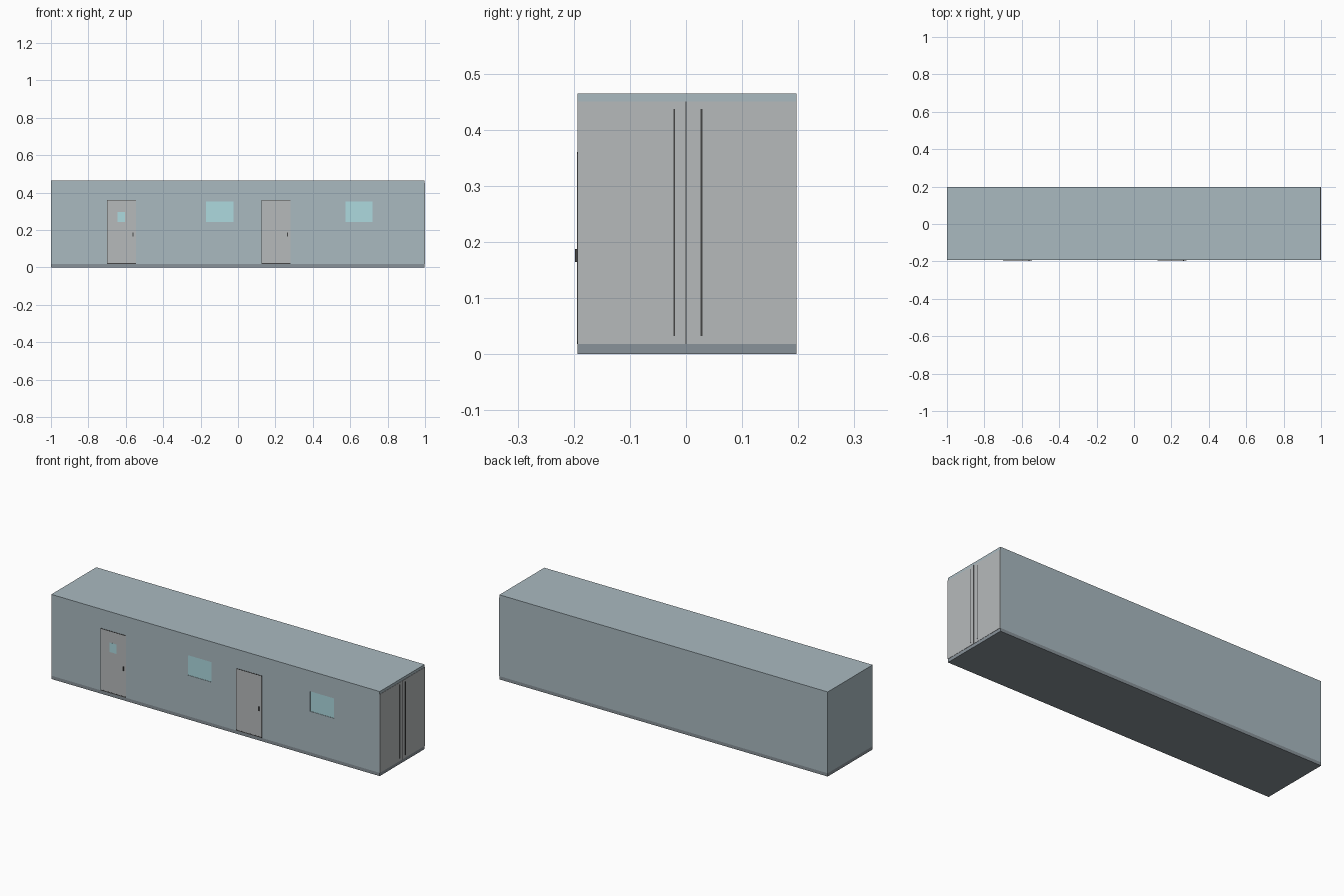
import bpy

if "Cube" in bpy.data.objects:
    bpy.data.objects.remove(bpy.data.objects["Cube"])


def material(name, rgb):
    m = bpy.data.materials.new(name)
    m.diffuse_color = (*rgb, 1)
    m.use_nodes = True
    m.node_tree.nodes["Principled BSDF"].inputs["Base Color"].default_value = m.diffuse_color
    return m


WALL = material("wall_paint", (0.40, 0.49, 0.53))
PANEL = material("door_paint", (0.47, 0.49, 0.50))
BASE = material("skirt_paint", (0.25, 0.29, 0.32))
GLASS = material("glass", (0.42, 0.70, 0.74))
DARK = material("dark_trim", (0.06, 0.06, 0.06))


def box(name, x, y, z, mat=None):
    """Box from (min, max) ranges."""
    bpy.ops.mesh.primitive_cube_add(size=1, location=[sum(r) / 2 for r in (x, y, z)])
    o = bpy.context.object
    o.name = name
    o.scale = [r[1] - r[0] for r in (x, y, z)]
    bpy.ops.object.transform_apply(location=False, rotation=False, scale=True)
    if mat:
        o.data.materials.append(mat)
    return o


def cut(target, x, y, z):
    """Subtract a box recess from the target."""
    cutter = box(target.name + "_cutter", x, y, z)
    mod = target.modifiers.new("recess", 'BOOLEAN')
    mod.operation = 'DIFFERENCE'
    mod.solver = 'EXACT'
    mod.object = cutter
    bpy.context.view_layer.objects.active = target
    bpy.ops.object.modifier_apply(modifier=mod.name)
    bpy.data.objects.remove(cutter)


FRONT, BACK, END = -0.193, 0.197, 0.997

# Main shell and base skirt
body = box("cabin_body", (-1, END), (FRONT, BACK), (0.018, 0.465), WALL)
box("base_skirt", (-1, END), (FRONT, BACK), (0, 0.018), BASE)

# Front windows, slightly recessed
for i, x in enumerate((-0.17, 0.574)):
    cut(body, (x, x + 0.145), (FRONT - 0.02, FRONT + 0.003), (0.243, 0.353))
    box(f"window_{i + 1}", (x, x + 0.145), (FRONT + 0.002, FRONT + 0.004),
        (0.243, 0.353), GLASS)

# Front doors with dark seals and handles
for i, x in enumerate((-0.70, 0.125)):
    n = f"door_{i + 1}"
    door = box(n, (x + 0.003, x + 0.155), (FRONT - 0.001, FRONT + 0.003),
               (0.023, 0.357), PANEL)
    box(n + "_left_seal", (x, x + 0.003), (FRONT - 0.0015, FRONT + 0.002), (0.018, 0.36), DARK)
    for end, z in (("top", 0.357), ("bottom", 0.018)):
        box(f"{n}_{end}_seal", (x + 0.003, x + 0.155), (FRONT - 0.0015, FRONT + 0.002),
            (z, z + 0.005 if end == "bottom" else z + 0.003), DARK)
    box(n + "_handle", (x + 0.136, x + 0.142), (-0.198, FRONT), (0.164, 0.187), DARK)

# Small pane in the first door
box("door_1_pane", (-0.645, -0.604), (FRONT - 0.0015, FRONT), (0.244, 0.296), GLASS)

# Double cargo doors on the right end
box("end_door_front", (END, 0.9985), (FRONT, -0.001), (0.018, 0.45), PANEL)
box("end_door_rear", (END, 0.9985), (0.001, BACK), (0.018, 0.45), PANEL)
box("end_door_seam", (END, 0.999), (-0.001, 0.001), (0.018, 0.45), DARK)
for name, y in (("front", -0.021), ("rear", 0.0275)):
    box(f"lock_bar_{name}", (END, 1.0), (y - 0.0015, y + 0.0015), (0.032, 0.437), DARK)
